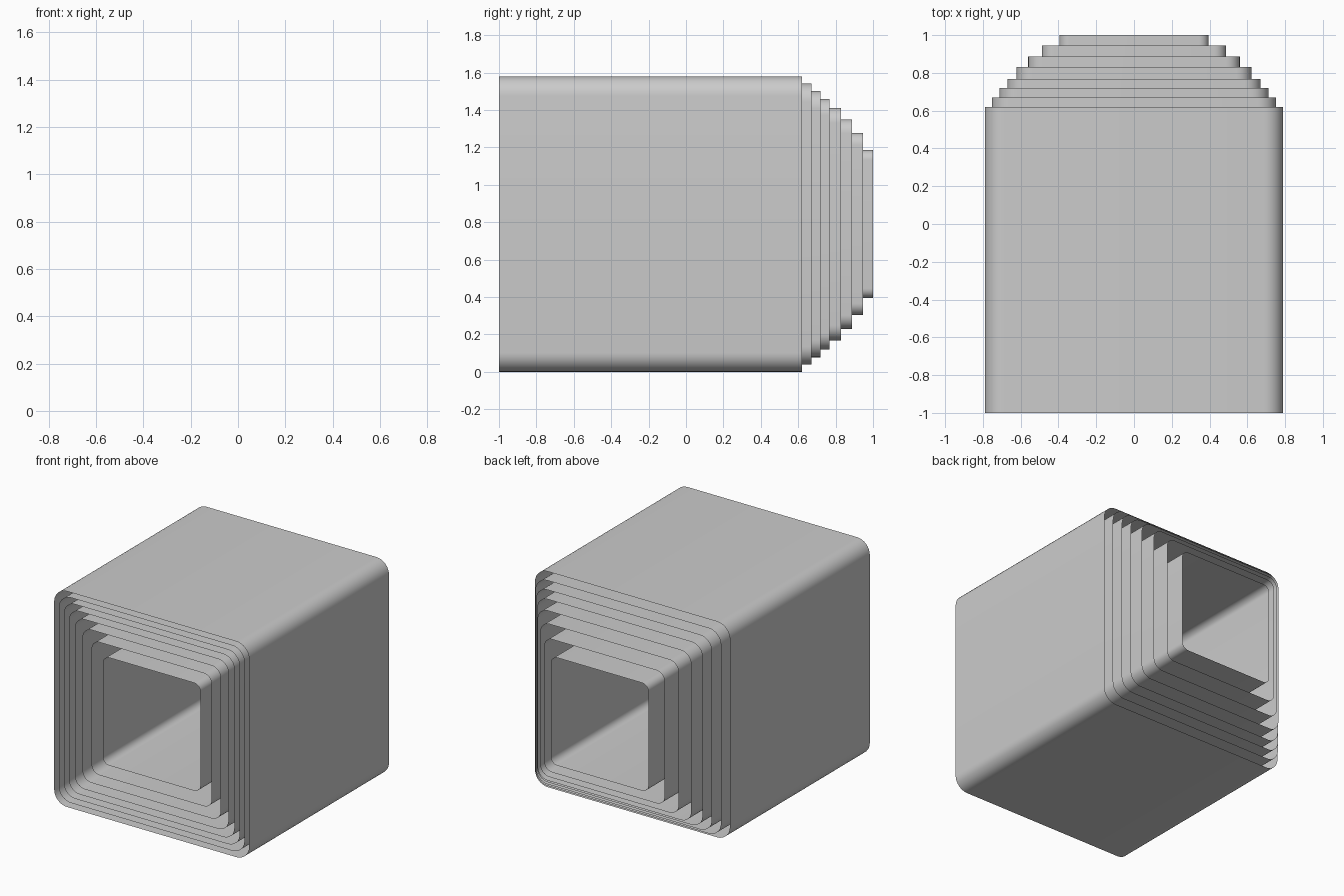
import bpy, bmesh
from math import sin, cos, pi

if "Cube" in bpy.data.objects:
    bpy.data.objects.remove(bpy.data.objects["Cube"])

CENTRE_Z = 0.79
FRONT_Y = -1.0
STEPS = 8            # segments per rounded corner

# half width and rear end of each nested sleeve, outermost first
SLEEVES = [(0.79, 0.62), (0.752, 0.67), (0.712, 0.72), (0.67, 0.767),
           (0.622, 0.83), (0.56, 0.887), (0.487, 0.945), (0.395, 1.0)]


def rounded_square(half, radius):
    """Points (x, z) of a square with rounded corners."""
    pts = []
    for k, (sx, sz) in enumerate([(1, 1), (-1, 1), (-1, -1), (1, -1)]):
        for i in range(STEPS + 1):
            a = (k + i / STEPS) * pi / 2
            pts.append((sx * (half - radius) + radius * cos(a),
                        sz * (half - radius) + radius * sin(a)))
    return pts


def sleeve(name, half, rear_y):
    """Open-ended, paper-thin square tube along y."""
    bm = bmesh.new()
    profile = rounded_square(half, half * 0.13)
    front = [bm.verts.new((x, FRONT_Y, z + CENTRE_Z)) for x, z in profile]
    rear = [bm.verts.new((x, rear_y, z + CENTRE_Z)) for x, z in profile]
    n = len(profile)
    for i in range(n):
        j = (i + 1) % n
        # wound so that the normals point outwards
        f = bm.faces.new((front[i], rear[i], rear[j], front[j]))
        f.smooth = True
    mesh = bpy.data.meshes.new(name)
    bm.to_mesh(mesh)
    bm.free()
    obj = bpy.data.objects.new(name, mesh)
    bpy.context.collection.objects.link(obj)
    return obj


# nested sleeves, each narrower one reaching further back
for number, (half, rear_y) in enumerate(SLEEVES, 1):
    sleeve(f"sleeve_{number}", half, rear_y)
